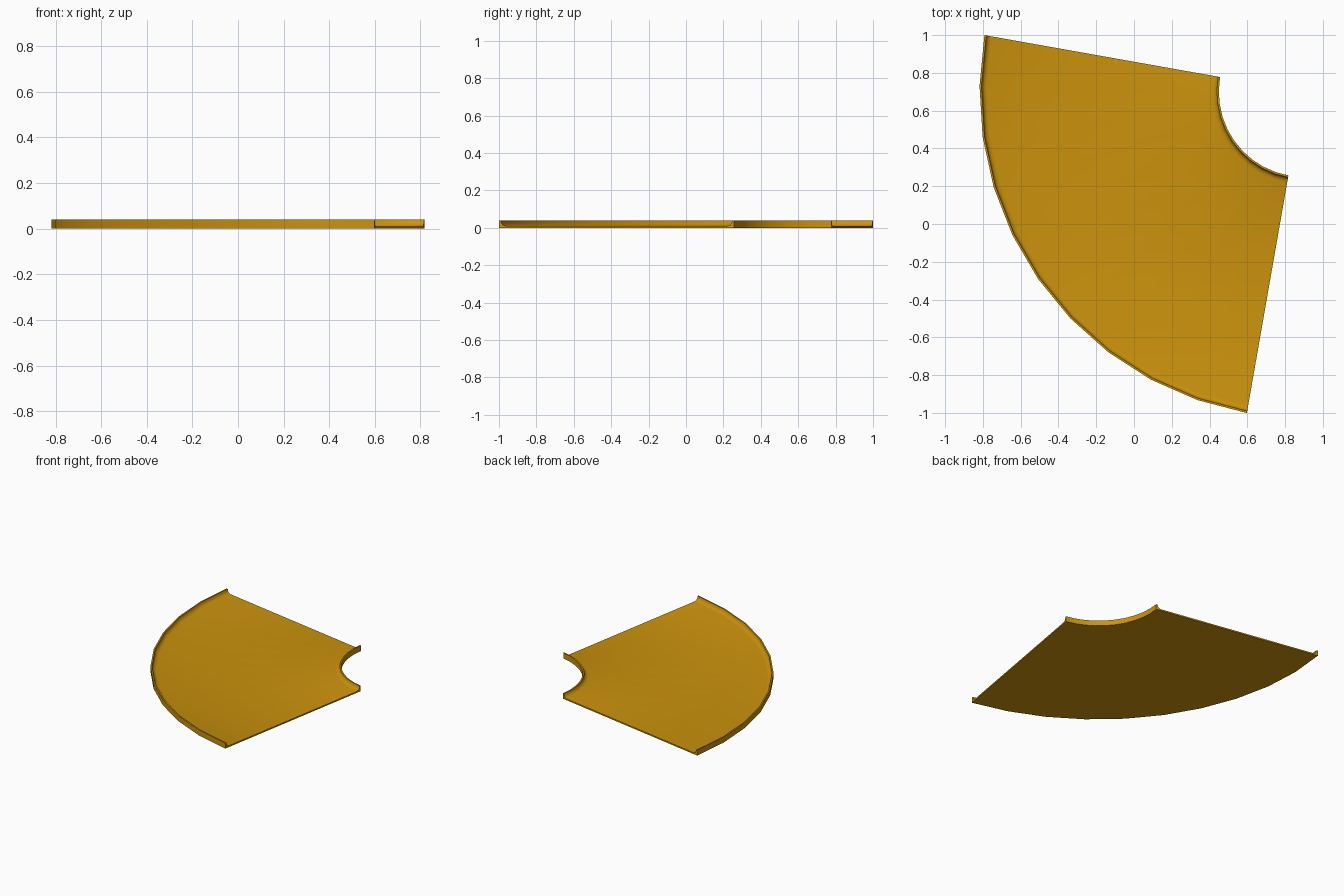
import bpy, bmesh
from math import radians, cos, sin

if "Cube" in bpy.data.objects:
    bpy.data.objects.remove(bpy.data.objects["Cube"])

CX, CY = 0.895, 0.70          # centre of the arcs
R_OUT, R_IN = 1.713, 0.446
STRETCH = 1.008
STEPS, START, SWEEP = 10, 170, 90
PLATE, LIP = 0.010, 0.040

# Radial cross-section: thin plate with a filleted lip at both arcs
lip = [(0, 0), (0, LIP), (0.010, LIP), (0.014, 0.025), (0.022, 0.015), (0.038, PLATE)]
profile = [(R_IN + d, z) for d, z in lip] + [(R_OUT - d, z) for d, z in reversed(lip)]

# Sweep the section around a quarter turn
bm = bmesh.new()
rings = []
for i in range(STEPS + 1):
    a = radians(START + SWEEP * i / STEPS)
    rings.append([bm.verts.new((CX + r * cos(a), CY + STRETCH * r * sin(a), z))
                  for r, z in profile])
n = len(profile)
for a, b in zip(rings, rings[1:]):
    for k in range(n):
        bm.faces.new((a[k], a[(k + 1) % n], b[(k + 1) % n], b[k]))

# Straight ends
bm.faces.new(rings[0])
bm.faces.new(rings[-1])
bmesh.ops.recalc_face_normals(bm, faces=bm.faces)

mesh = bpy.data.meshes.new("curved_tray")
bm.to_mesh(mesh)
bm.free()
tray = bpy.data.objects.new("curved_tray", mesh)
bpy.context.collection.objects.link(tray)

mat = bpy.data.materials.new("amber")
mat.diffuse_color = (0.60, 0.29, 0.004, 1)
mat.use_nodes = True
mat.node_tree.nodes["Principled BSDF"].inputs["Base Color"].default_value = mat.diffuse_color
mesh.materials.append(mat)

bpy.context.view_layer.objects.active = tray
tray.select_set(True)
bpy.ops.object.shade_smooth_by_angle(angle=radians(40))
